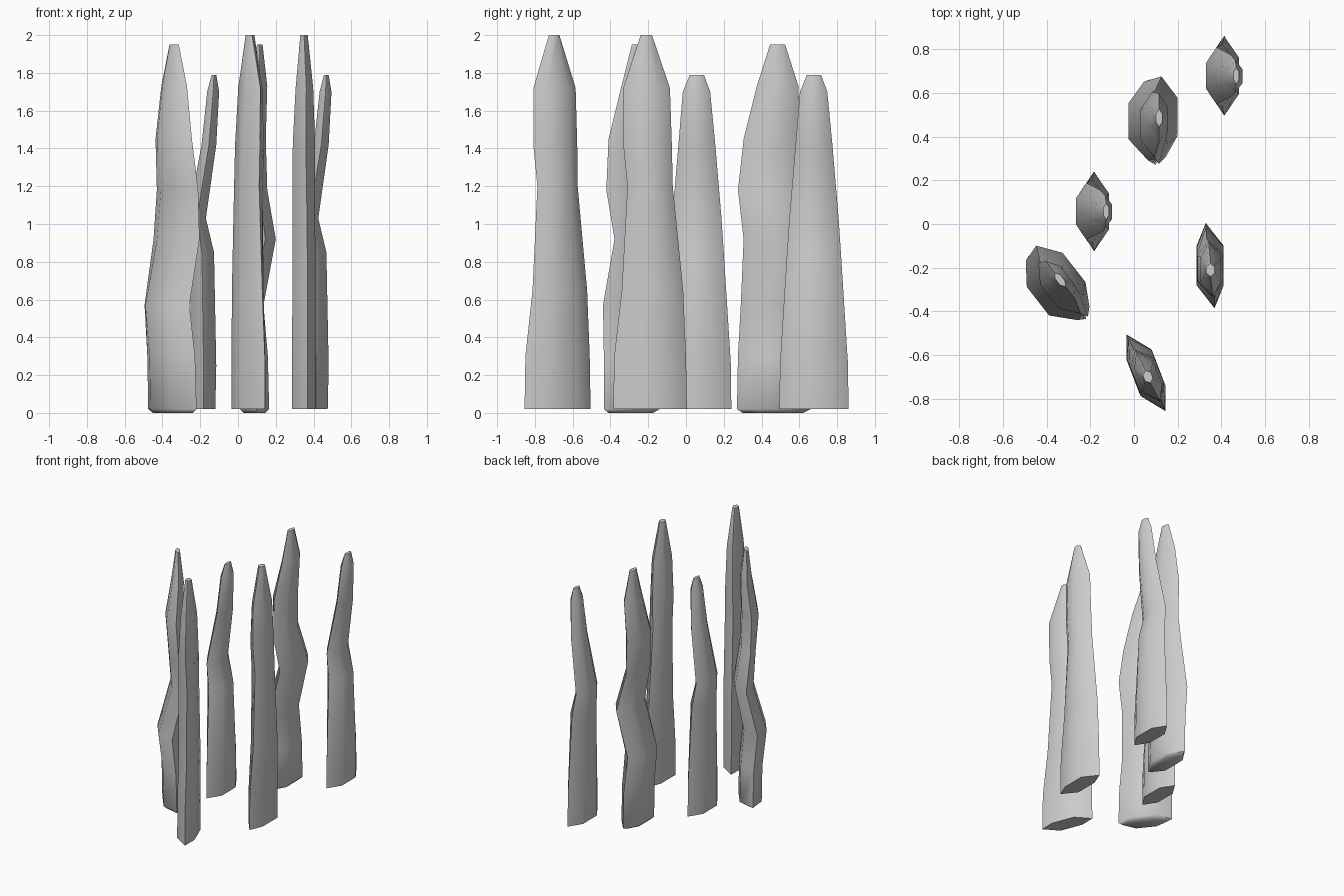
import bpy, bmesh
from math import radians
from mathutils import Vector, Matrix

if "Cube" in bpy.data.objects:
    bpy.data.objects.remove(bpy.data.objects["Cube"])

# Cross-sections per stone type: (z, x min, x max, y min, y max, tip skew), about the pivot
BENT = ((.115, .485), [
    (0.00, .03, .145, .30, .62, -.01),
    (0.02, .01, .165, .27, .66, -.01),
    (0.30, .005, .158, .275, .66, -.01),
    (0.57, -.025, .135, .29, .65, -.01),
    (0.92, .07, .20, .305, .675, -.01),
    (1.18, .05, .155, .275, .605, -.01),
    (1.45, .03, .147, .305, .605, -.005),
    (1.73, .075, .155, .375, .595, 0),
    (1.95, .10, .13, .445, .525, 0)])
STRAIGHT = ((0, 0), [
    (0.02, -.062, .062, -.195, .195, -.02),
    (0.30, -.062, .062, -.19, .19, -.02),
    (0.65, -.06, .062, -.15, .175, -.02),
    (1.20, -.06, .06, -.12, .12, -.015),
    (1.42, -.058, .06, -.142, .115, -.01),
    (1.72, -.043, .05, -.142, .105, -.01),
    (2.00, -.018, .021, -.05, .01, 0)])
LEANING = ((.41, .68), [
    (0.02, .35, .475, .495, .86, 0),
    (0.25, .345, .48, .497, .858, 0),
    (0.85, .34, .468, .535, .82, 0),
    (1.03, .33, .425, .547, .808, 0),
    (1.42, .402, .48, .58, .775, 0),
    (1.70, .432, .495, .603, .748, 0),
    (1.79, .455, .48, .64, .715, 0)])


def ring(x0, x1, y0, y1, skew):
    """Flattened hexagon pointed along y."""
    cx, ya, yb = (x0 + x1) / 2, y0 + (y1 - y0) * .27, y0 + (y1 - y0) * .73
    return [(cx - skew, y0), (x1, ya), (x1, yb), (cx + skew, y1), (x0, yb), (x0, ya)]


def stone(name, kind, loc, angle):
    pivot, sections = kind
    rot = Matrix.Rotation(radians(angle), 3, 'Z')
    bm = bmesh.new()
    loops = []
    for z, *dims in sections:
        loops.append([bm.verts.new(rot @ Vector((x - pivot[0], y - pivot[1], z)))
                      for x, y in ring(*dims)])
    for a, b in zip(loops, loops[1:]):
        for i in range(6):
            j = (i + 1) % 6
            bm.faces.new((a[i], a[j], b[j], b[i]))
    bm.faces.new(loops[0][::-1])
    bm.faces.new(loops[-1])
    bmesh.ops.recalc_face_normals(bm, faces=bm.faces)
    me = bpy.data.meshes.new(name)
    bm.to_mesh(me)
    bm.free()
    ob = bpy.data.objects.new(name, me)
    ob.location = (*loc, 0)
    bpy.context.collection.objects.link(ob)
    bpy.ops.object.select_all(action='DESELECT')
    ob.select_set(True)
    bpy.context.view_layer.objects.active = ob
    bpy.ops.object.shade_smooth_by_angle(angle=radians(50))


# Six standing stones, two of each type
stone("bent_stone_back", BENT, (.115, .485), 0)
stone("bent_stone_left", BENT, (-.338, -.255), 38)
stone("straight_stone_right", STRAIGHT, (.348, -.19), 0)
stone("straight_stone_front", STRAIGHT, (.055, -.68), 21)
stone("leaning_stone_back", LEANING, (.41, .68), 0)
stone("leaning_stone_middle", LEANING, (-.185, .06), 0)
